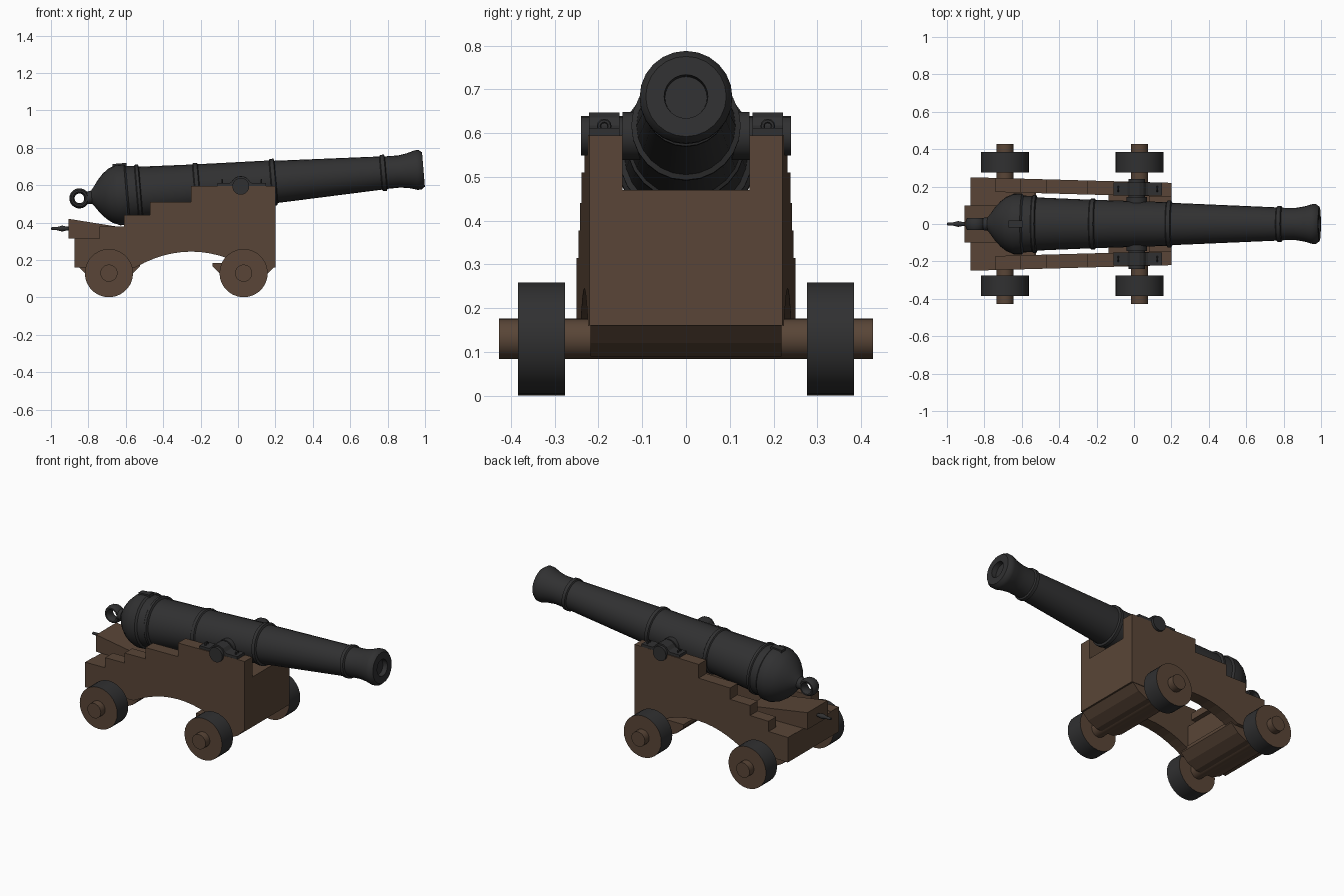
import bpy, bmesh, math
from mathutils import Matrix, Vector

if "Cube" in bpy.data.objects:
    bpy.data.objects.remove(bpy.data.objects["Cube"])


def material(name, rgb):
    m = bpy.data.materials.new(name)
    m.diffuse_color = (*rgb, 1)
    m.use_nodes = True
    m.node_tree.nodes["Principled BSDF"].inputs["Base Color"].default_value = m.diffuse_color
    return m


WOOD = material("brown wood", (0.10, 0.06, 0.038))
IRON = material("dark iron", (0.030, 0.030, 0.031))


def finish(name, bm, mats, smooth=False):
    bmesh.ops.recalc_face_normals(bm, faces=bm.faces)
    me = bpy.data.meshes.new(name)
    bm.to_mesh(me)
    bm.free()
    for m in mats:
        me.materials.append(m)
    ob = bpy.data.objects.new(name, me)
    bpy.context.collection.objects.link(ob)
    if smooth:
        bpy.ops.object.select_all(action='DESELECT')
        ob.select_set(True)
        bpy.context.view_layer.objects.active = ob
        bpy.ops.object.shade_smooth_by_angle(angle=math.radians(40))
    return ob


def lathe(name, prof, mtx, mat, n=24):
    """Revolve (along, radius) points around local x."""
    bm = bmesh.new()
    rings = []
    for t, r in prof:
        if r == 0:
            rings.append([bm.verts.new((t, 0, 0))] * n)
        else:
            rings.append([bm.verts.new((t, r * math.cos(2 * math.pi * i / n), r * math.sin(2 * math.pi * i / n)))
                          for i in range(n)])
    for a, b in zip(rings, rings[1:]):
        for i in range(n):
            j = (i + 1) % n
            bm.faces.new(list(dict.fromkeys((a[i], a[j], b[j], b[i]))))
    bm.transform(mtx)
    return finish(name, bm, [mat], True)


def prism(name, prof, inner, outer, mat):
    """Extrude an (x, z) outline between two y positions given as functions of x."""
    bm = bmesh.new()
    a = [bm.verts.new((x, inner(x), z)) for x, z in prof]
    b = [bm.verts.new((x, outer(x), z)) for x, z in prof]
    bm.faces.new(a)
    bm.faces.new(b[::-1])
    for i in range(len(a)):
        j = (i + 1) % len(a)
        bm.faces.new((a[i], b[i], b[j], a[j]))
    return finish(name, bm, [mat])


def torus(name, R, r, mtx, mat, n=20, k=10):
    bm = bmesh.new()
    g = [[bm.verts.new(((R + r * math.cos(v)) * math.cos(u), r * math.sin(v), (R + r * math.cos(v)) * math.sin(u)))
          for v in [2 * math.pi * j / k for j in range(k)]] for u in [2 * math.pi * i / n for i in range(n)]]
    for i in range(n):
        for j in range(k):
            bm.faces.new((g[i][j], g[(i + 1) % n][j], g[(i + 1) % n][(j + 1) % k], g[i][(j + 1) % k]))
    bm.transform(mtx)
    return finish(name, bm, [mat], True)


def const(v):
    return lambda x: v


def outer_y(x):
    return 0.25 - 0.03 * (x + 0.875) / 1.075


def inner_y(x):
    return outer_y(x) - 0.075


# Barrel, tilted about the trunnions
TX, TZ = 0.015, 0.602
tilt = Matrix.Translation((TX, 0, TZ)) @ Matrix.Rotation(math.radians(-4.8), 4, 'Y')
barrel = [(-0.83, 0.0), (-0.83, 0.032), (-0.80, 0.036), (-0.785, 0.055), (-0.76, 0.09), (-0.73, 0.122),
          (-0.70, 0.145), (-0.675, 0.155), (-0.66, 0.162), (-0.615, 0.162), (-0.605, 0.152), (-0.56, 0.149),
          (-0.555, 0.155), (-0.54, 0.155), (-0.535, 0.142), (-0.25, 0.130), (-0.245, 0.137), (-0.225, 0.137),
          (-0.22, 0.129), (0.16, 0.117), (0.165, 0.125), (0.185, 0.125), (0.19, 0.113), (0.75, 0.089),
          (0.755, 0.097), (0.775, 0.097), (0.78, 0.087), (0.85, 0.086), (0.90, 0.094), (0.94, 0.106),
          (0.962, 0.106), (0.98, 0.092), (0.98, 0.05), (0.95, 0.048), (0.95, 0)]
lathe("barrel", barrel, tilt, IRON)
torus("breech_ring", 0.040, 0.014, tilt @ Matrix.Translation((-0.866, 0, 0)) @ Matrix.Diagonal((1, 2.4, 1, 1)), IRON)
vent = prism("vent_plate", [(-0.675, 0.15), (-0.60, 0.15), (-0.60, 0.168), (-0.675, 0.168)],
             const(-0.02), const(0.02), IRON)
vent.matrix_world = tilt

# Side cheeks with stepped top and arched underside, plus iron fittings
arch = [(-0.25 + 0.3 * d, 0.245 - 0.085 * d * d) for d in [i / 6 for i in range(6, -7, -1)]]
cheek = [(-0.875, 0.16), (-0.875, 0.315), (-0.74, 0.315), (-0.74, 0.378), (-0.61, 0.378), (-0.61, 0.44),
         (-0.47, 0.44), (-0.47, 0.51), (-0.25, 0.51), (-0.25, 0.595), (0.20, 0.595), (0.20, 0.16)] + arch
to_y = Matrix.Rotation(math.pi / 2, 4, 'Z')
strap = [(-0.11, 0.595), (-0.11, 0.612), (-0.045, 0.612)] + \
        [(TX + 0.055 * math.cos(a), TZ - 0.008 + 0.055 * math.sin(a))
         for a in [math.radians(d) for d in (155, 130, 105, 75, 50, 25)]] + \
        [(0.075, 0.612), (0.15, 0.612), (0.15, 0.595)]
for side, s in (("left", -1), ("right", 1)):
    prism(side + "_cheek", cheek, lambda x: s * inner_y(x), lambda x: s * outer_y(x), WOOD)
    at = Matrix.Translation((TX, 0, TZ - 0.008)) @ Matrix.Diagonal((1, s, 1, 1)) @ to_y
    lathe(side + "_trunnion", [(0.09, 0), (0.09, 0.055), (0.145, 0.055), (0.145, 0.045), (0.24, 0.045), (0.24, 0)],
          at, IRON, 20)
    prism(side + "_cap_strap", strap, const(s * 0.152), const(s * 0.222), IRON)
    for x in (-0.085, 0.125):
        torus(side + "_strap_eye", 0.012, 0.005,
              Matrix.Translation((x, s * 0.187, 0.616)) @ Matrix.Rotation(math.pi / 2, 4, 'Z'), IRON, 12, 6)

# Front transom and rear bed
prism("front_transom", [(0.08, 0.16), (0.2, 0.16), (0.2, 0.47), (0.08, 0.47)], const(-0.15), const(0.15), WOOD)
prism("rear_bed", [(-0.875, 0.16), (-0.53, 0.16), (-0.53, 0.312), (-0.875, 0.312)], const(-0.18), const(0.18), WOOD)

# Elevating wedge and its handle
prism("wedge", [(-0.905, 0.315), (-0.5, 0.312), (-0.5, 0.355), (-0.905, 0.42)], const(-0.1), const(0.1), WOOD)
lathe("wedge_handle", [(-1.0, 0), (-0.997, 0.008), (-0.965, 0.009), (-0.94, 0.016), (-0.915, 0.010), (-0.90, 0.010)],
      Matrix.Translation((0, 0, 0.368)), IRON, 12)

# Axle beams, axles and wheels
for end, x in (("rear", -0.69), ("front", 0.03)):
    beam = [(x + dx, z) for dx, z in ((-0.165, 0.185), (-0.165, 0.165), (-0.12, 0.12), (-0.06, 0.09),
                                      (0.06, 0.09), (0.12, 0.12), (0.165, 0.165), (0.165, 0.185))]
    prism(end + "_axle_beam", beam, const(-0.218), const(0.218), WOOD)
    hub = Matrix.Translation((x, 0, 0.13)) @ to_y
    lathe(end + "_axle", [(-0.427, 0), (-0.427, 0.046), (0.427, 0.046), (0.427, 0)], hub, WOOD, 20)
    for side, s in (("left", -1), ("right", 1)):
        w = lathe(f"{end}_{side}_wheel", [(-0.054, 0), (-0.054, 0.129), (0.054, 0.129), (0.054, 0)],
                  Matrix.Translation((0, s * 0.33, 0)) @ hub, WOOD, 28)
        w.data.materials.append(IRON)
        for p in w.data.polygons:  # iron tread, wooden faces
            p.material_index = 0 if abs(p.normal.y) > 0.5 else 1
